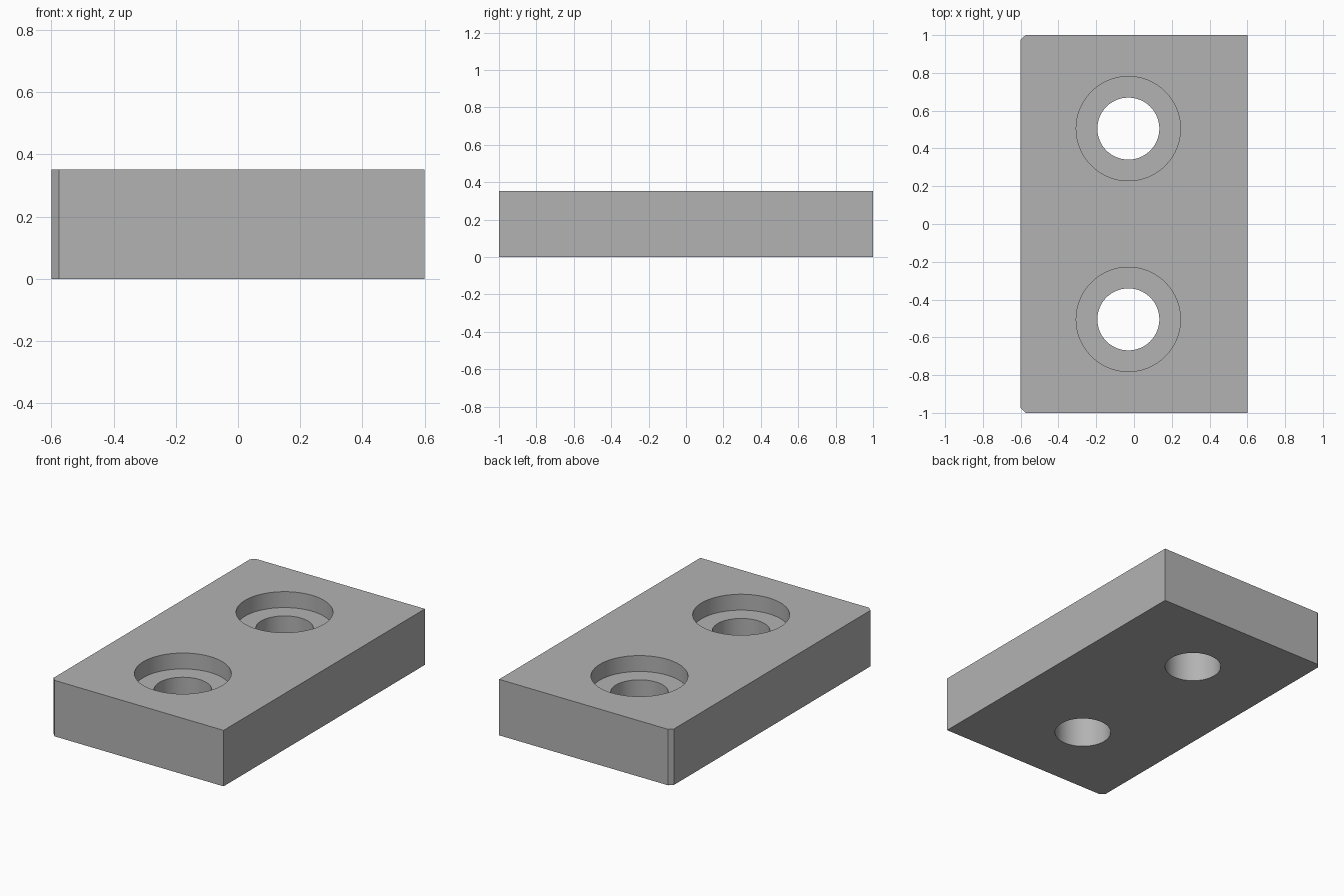
import bpy, bmesh
from mathutils import Vector

HEIGHT, HALF_X, HALF_Y, CHAMFER = 0.352, 0.6, 1.0, 0.025
HOLE_X, HOLE_Y = -0.03, 0.505
BORE_R, HOLE_R, BORE_DEPTH = 0.276, 0.164, 0.1

cube = bpy.data.objects.get("Cube")
if cube:
    bpy.data.objects.remove(cube, do_unlink=True)

grey = bpy.data.materials.new("plain_grey")
grey.use_nodes = True
colour = (0.45, 0.45, 0.45, 1)
grey.diffuse_color = colour
grey.node_tree.nodes["Principled BSDF"].inputs["Base Color"].default_value = colour


def cutter(name, radius, bottom, top, y):
    """Hidden cylinder used to drill the plate."""
    bpy.ops.mesh.primitive_cylinder_add(
        vertices=96, radius=radius, depth=top - bottom,
        location=(HOLE_X, y, (top + bottom) / 2))
    obj = bpy.context.object
    obj.name = name
    obj.hide_render = True
    obj.hide_set(True)
    return obj


# Plate outline with two chamfered corners on the -x edge, extruded upward
outline = [(HALF_X, -HALF_Y), (HALF_X, HALF_Y),
           (CHAMFER - HALF_X, HALF_Y), (-HALF_X, HALF_Y - CHAMFER),
           (-HALF_X, CHAMFER - HALF_Y), (CHAMFER - HALF_X, -HALF_Y)]
mesh = bpy.data.meshes.new("mounting_plate")
bm = bmesh.new()
base = bm.faces.new([bm.verts.new((x, y, 0)) for x, y in outline])
top = bmesh.ops.extrude_face_region(bm, geom=[base])["geom"]
bmesh.ops.translate(bm, vec=Vector((0, 0, HEIGHT)),
                    verts=[g for g in top if isinstance(g, bmesh.types.BMVert)])
bmesh.ops.recalc_face_normals(bm, faces=bm.faces)
bm.to_mesh(mesh)
bm.free()
mesh.materials.append(grey)
plate = bpy.data.objects.new("mounting_plate", mesh)
bpy.context.collection.objects.link(plate)

# Counterbored through holes, front and back
cutters = []
for side, y in (("front", -HOLE_Y), ("back", HOLE_Y)):
    cutters.append(cutter(side + "_counterbore_cutter", BORE_R, HEIGHT - BORE_DEPTH, HEIGHT + 0.1, y))
    cutters.append(cutter(side + "_hole_cutter", HOLE_R, -0.1, HEIGHT + 0.05, y))

bpy.ops.object.select_all(action='DESELECT')
plate.select_set(True)
bpy.context.view_layer.objects.active = plate
for obj in cutters:
    mod = plate.modifiers.new(obj.name, 'BOOLEAN')
    mod.operation, mod.solver, mod.object = 'DIFFERENCE', 'EXACT', obj
    bpy.ops.object.modifier_apply(modifier=mod.name)
for obj in cutters:
    bpy.data.objects.remove(obj, do_unlink=True)

# Smooth bore walls, crisp edges elsewhere
bpy.ops.object.shade_smooth_by_angle(angle=0.5)
